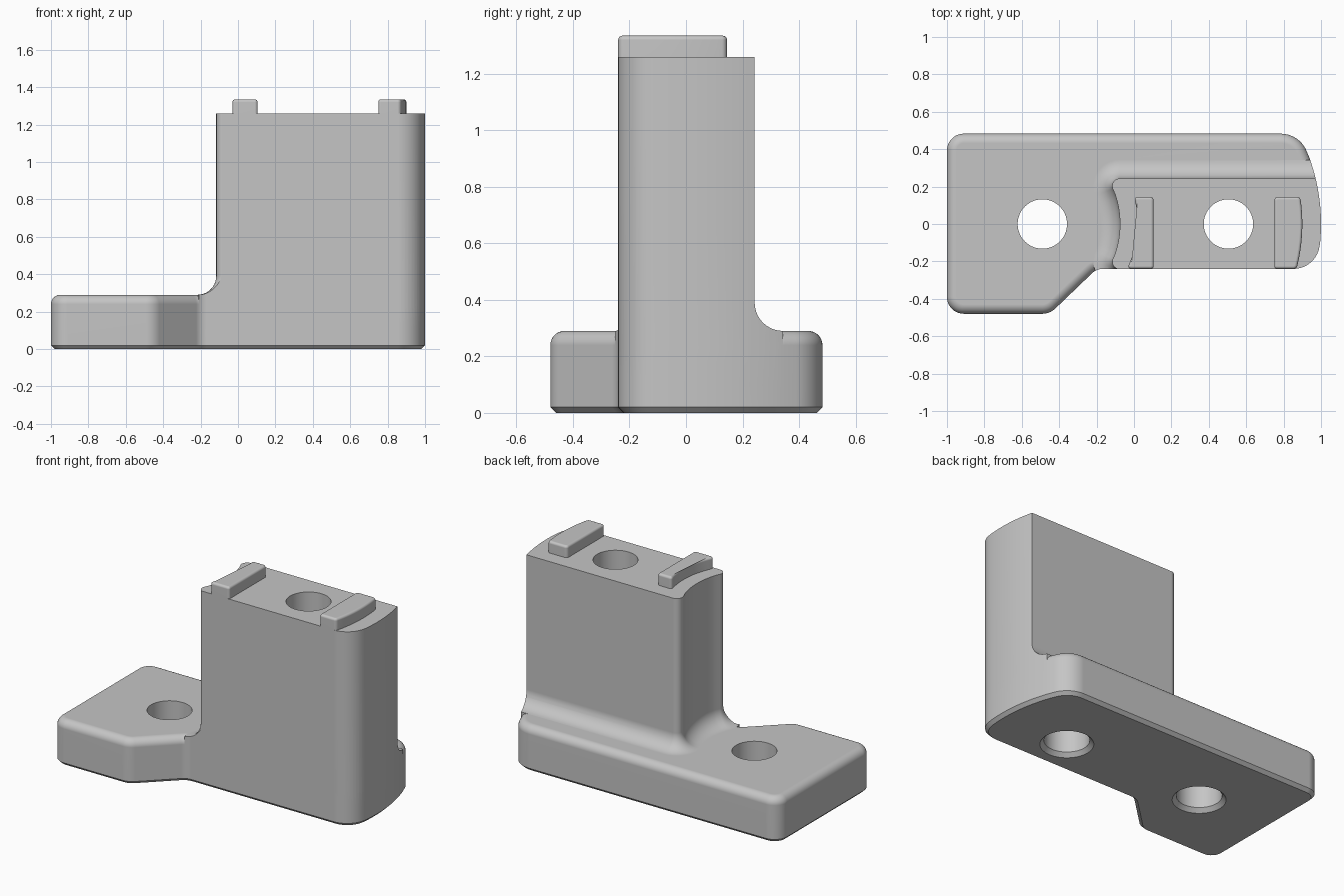
import bpy, bmesh, math
from mathutils import Vector

cube = bpy.data.objects.get("Cube")
if cube:
    bpy.data.objects.remove(cube, do_unlink=True)

grey = bpy.data.materials.new("plain grey")
grey.use_nodes = True
GREY = (0.56, 0.56, 0.56, 1)
grey.diffuse_color = GREY
grey.node_tree.nodes["Principled BSDF"].inputs["Base Color"].default_value = GREY


def arc(cx, radius, y0, y1, n=14):
    """Points on a circle centred on y = 0, from y0 to y1."""
    ys = [y0 + (y1 - y0) * i / n for i in range(n + 1)]
    return [(cx + math.sqrt(radius ** 2 - y * y), y, 0) for y in ys]


def rounded(points, steps=10):
    """Counter-clockwise outline from (x, y, corner radius) points."""
    out = []
    for i, (x, y, r) in enumerate(points):
        p = Vector((x, y))
        if r == 0:
            out.append(p)
            continue
        a = (Vector(points[i - 1][:2]) - p).normalized()
        b = (Vector(points[(i + 1) % len(points)][:2]) - p).normalized()
        half = a.angle(b) / 2
        centre = p + (a + b).normalized() * r / math.sin(half)
        start = p + a * r / math.tan(half) - centre
        end = p + b * r / math.tan(half) - centre
        turn = math.pi - 2 * half
        for k in range(steps + 1):
            t = k / steps
            q = (start * math.sin((1 - t) * turn) + end * math.sin(t * turn)) / math.sin(turn)
            out.append(centre + q)
    return out


def offset(outline, d):
    """Outline grown by d with mitred corners."""
    out = []
    for i, p in enumerate(outline):
        e0 = (p - outline[i - 1]).normalized()
        e1 = (outline[(i + 1) % len(outline)] - p).normalized()
        n0, n1 = Vector((e0.y, -e0.x)), Vector((e1.y, -e1.x))
        out.append(p + (n0 + n1) * d / (1 + n0.dot(n1)))
    return out


def loft(name, outline, levels):
    """Closed solid through (z, outward offset) levels."""
    bm = bmesh.new()
    rings = [[bm.verts.new((p.x, p.y, z)) for p in offset(outline, d)] for z, d in levels]
    n = len(outline)
    for low, high in zip(rings, rings[1:]):
        for i in range(n):
            j = (i + 1) % n
            bm.faces.new((low[i], low[j], high[j], high[i]))
    bm.faces.new(rings[0][::-1])
    bm.faces.new(rings[-1])
    mesh = bpy.data.meshes.new(name)
    bm.to_mesh(mesh)
    bm.free()
    mesh.materials.append(grey)
    ob = bpy.data.objects.new(name, mesh)
    bpy.context.collection.objects.link(ob)
    return ob


def activate(ob):
    bpy.ops.object.select_all(action="DESELECT")
    ob.select_set(True)
    bpy.context.view_layer.objects.active = ob


def combine(ob, tool, operation):
    activate(ob)
    mod = ob.modifiers.new("combine", "BOOLEAN")
    mod.operation, mod.object, mod.solver = operation, tool, "EXACT"
    bpy.ops.object.modifier_apply(modifier=mod.name)
    bpy.data.objects.remove(tool, do_unlink=True)


def round_top(top, r, steps=8):
    """Levels of a quarter-round edge ending at height top."""
    angles = [math.pi / 2 * i / steps for i in range(steps + 1)]
    return [(top - r + r * math.sin(a), r * math.cos(a) - r) for a in angles]


# Foot plate with chamfered bottom and rounded top edge
plate = rounded([(-1, -0.48, 0.09), (-0.45, -0.48, 0.1), (-0.2, -0.24, 0.08),
                 (0.972, -0.24, 0.14)] + arc(-0.04, 1.04, -0.1, 0.35)
                + [(0.885, 0.483, 0.15), (-1, 0.483, 0.09)])
body = loft("bracket_body", plate, [(0, -0.02), (0.02, 0)] + round_top(0.29, 0.05))

# Upright block with a concave fillet at its foot, trimmed to the plate outline
block = rounded([(-0.138, -0.242, 0.04), (1.2, -0.242, 0), (1.2, 0.243, 0),
                 (-0.138, 0.243, 0.04)] + arc(-0.575, 0.5, 0.16, -0.16))
R = 0.1
flare = [(0.29 + R * (1 - math.cos(a)), R * (1 - math.sin(a)))
         for a in (math.pi / 2 * i / 10 for i in range(11))]
upright = loft("upright", block, [(0.1, R)] + flare + [(1.26, 0)])
combine(upright, loft("trim", plate, [(0.05, 0), (1.6, 0)]), "INTERSECT")
combine(body, upright, "UNION")

# Two through holes, countersunk underneath
for x in (-0.49, 0.505):
    ring = [Vector((x + 0.132 * math.cos(a), 0.132 * math.sin(a)))
            for a in (math.tau * i / 64 for i in range(64))]
    combine(body, loft("drill", ring, [(-0.01, 0.033), (0.025, 0), (1.5, 0)]), "DIFFERENCE")

# Locating ribs on top of the upright
rib_levels = [(1.26, 0)] + round_top(1.335, 0.015, 5)
inner = rounded([(-0.037, -0.24, 0.015), (0.105, -0.24, 0.015), (0.105, 0.145, 0.02),
                 (0, 0.145, 0.015)] + arc(-0.49, 0.51, 0.11, -0.2), 5)
outer = rounded([(0.75, -0.24, 0.015), (0.869, -0.24, 0.02)] + arc(-0.04, 0.94, -0.2, 0.11)
                + [(0.889, 0.145, 0.02), (0.75, 0.145, 0.02)], 5)
ribs = [loft("inner_rib", inner, rib_levels), loft("outer_rib", outer, rib_levels)]

# Smooth the rounded faces and keep the flats flat
for ob in [body] + ribs:
    activate(ob)
    bpy.ops.object.shade_smooth_by_angle(angle=math.radians(30))
    mod = ob.modifiers.new("flat_face_normals", "WEIGHTED_NORMAL")
    mod.keep_sharp = True
